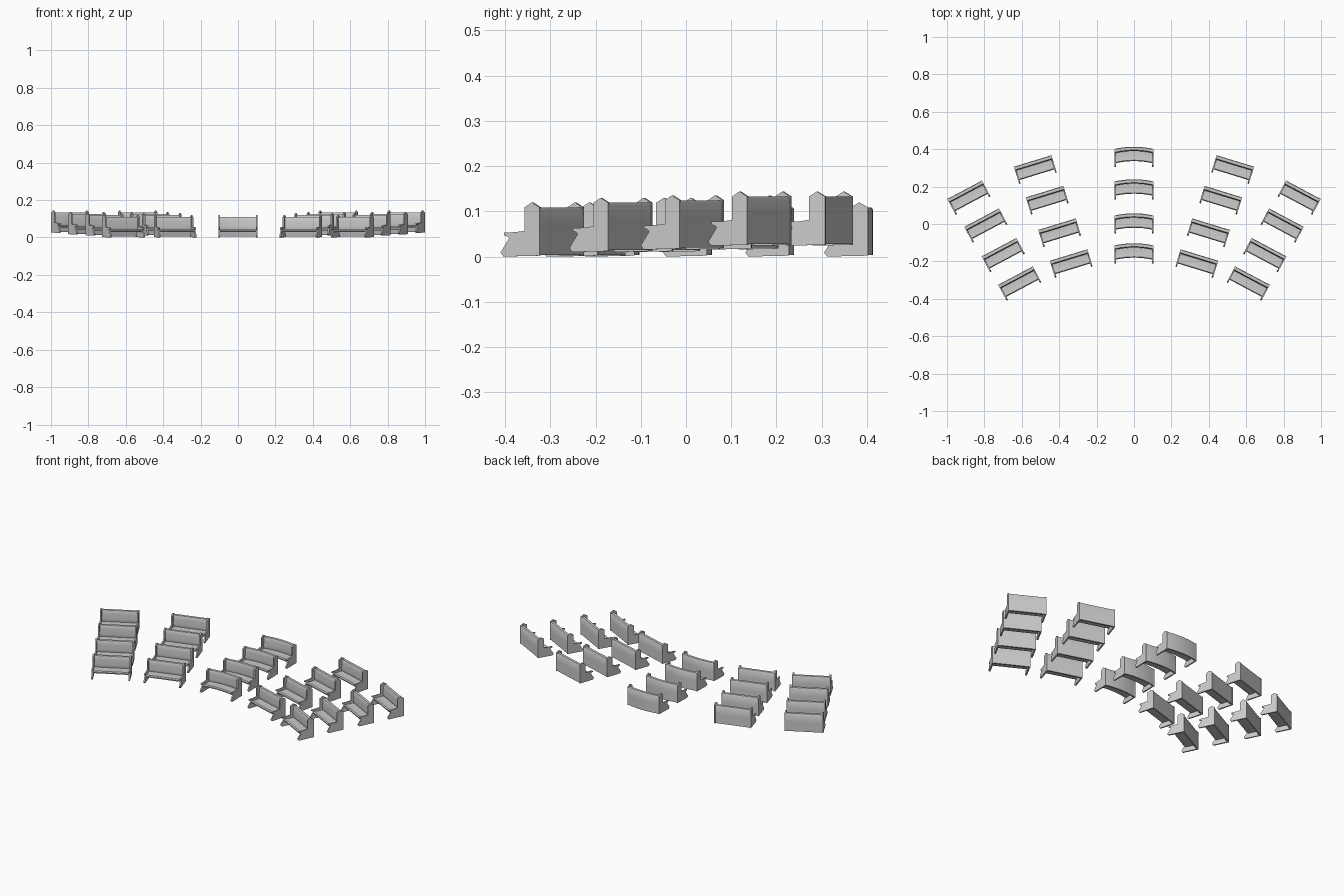
import bpy, bmesh, math

if "Cube" in bpy.data.objects:
    bpy.data.objects.remove(bpy.data.objects["Cube"])

HALF = 0.105      # half length of a pew
THICK = 0.008     # end panel thickness

# side profiles as (y, z); rear of the pew is y = 0, front is -y
END = [(-0.090, 0.0), (-0.097, 0.009), (-0.076, 0.040), (-0.080, 0.044), (-0.089, 0.047),
       (-0.088, 0.053), (-0.060, 0.054), (-0.037, 0.057), (-0.037, 0.109), (-0.030, 0.113),
       (-0.019, 0.120), (-0.007, 0.113), (0.0, 0.109), (0.0, 0.002)]
BACK = [(-0.010, 0.004), (-0.022, 0.045), (-0.024, 0.060), (-0.021, 0.085), (-0.022, 0.104),
        (-0.019, 0.109), (-0.004, 0.109), (-0.001, 0.104), (-0.001, 0.060), (-0.001, 0.004)]
SEAT = [(-0.015, 0.030), (-0.070, 0.028), (-0.077, 0.031), (-0.078, 0.038), (-0.073, 0.043),
        (-0.045, 0.040), (-0.015, 0.042)]


def loft(bm, profile, x0, x1, sag, steps):
    """Sweep a closed profile along x, bowing it backwards by sag."""
    rings = []
    for i in range(steps + 1):
        x = x0 + (x1 - x0) * i / steps
        bow = sag * (1 - (x / HALF) ** 2)
        rings.append([bm.verts.new((x, y + bow, z)) for y, z in profile])
    n = len(profile)
    for a, b in zip(rings, rings[1:]):
        for j in range(n):
            bm.faces.new((a[j], a[(j + 1) % n], b[(j + 1) % n], b[j]))
    bm.faces.new(rings[0])
    bm.faces.new(rings[-1][::-1])


def pew_mesh(name, sag):
    bm = bmesh.new()
    steps = 12 if sag else 1
    inner = HALF - THICK / 2
    loft(bm, BACK, -inner, inner, sag, steps)
    loft(bm, SEAT, -inner, inner, sag, steps)
    for s in (-1, 1):                      # end panels
        a, b = sorted((s * HALF, s * (HALF - THICK)))
        loft(bm, END, a, b, 0, 1)
    bmesh.ops.recalc_face_normals(bm, faces=bm.faces)
    for f in bm.faces:
        f.smooth = True
    for e in bm.edges:                     # keep hard corners crisp
        e.smooth = len(e.link_faces) == 2 and e.calc_face_angle(0) < math.radians(40)
    me = bpy.data.meshes.new(name)
    bm.to_mesh(me)
    bm.free()
    return me


def place(name, mesh, x, y, z, angle):
    ob = bpy.data.objects.new(name, mesh)
    ob.location = (x, y, z)
    ob.rotation_euler.z = math.radians(angle)
    bpy.context.collection.objects.link(ob)


curved = pew_mesh("curved_pew", 0.012)
straight = pew_mesh("straight_pew", 0.0)

# centre column of bowed pews
for r, y in enumerate((-0.114, 0.046, 0.228, 0.402)):
    place(f"centre_pew_{r + 1}", curved, 0, y, 0, 0)

# angled columns, mirrored left and right, rising slightly to the rear
RISE = (0.0, 0.010, 0.0155, 0.024)
COLUMNS = {
    "inner": (17, [(0.350, -0.165), (0.412, 0.0), (0.478, 0.174), (0.542, 0.338)]),
    "outer": (28, [(0.634, -0.275), (0.722, -0.123), (0.815, 0.035), (0.906, 0.184)]),
}
for col, (angle, spots) in COLUMNS.items():
    for side, s in (("right", 1), ("left", -1)):
        for r, (x, y) in enumerate(spots):
            place(f"{side}_{col}_pew_{r + 1}", straight, s * x, y, RISE[r], -s * angle)
